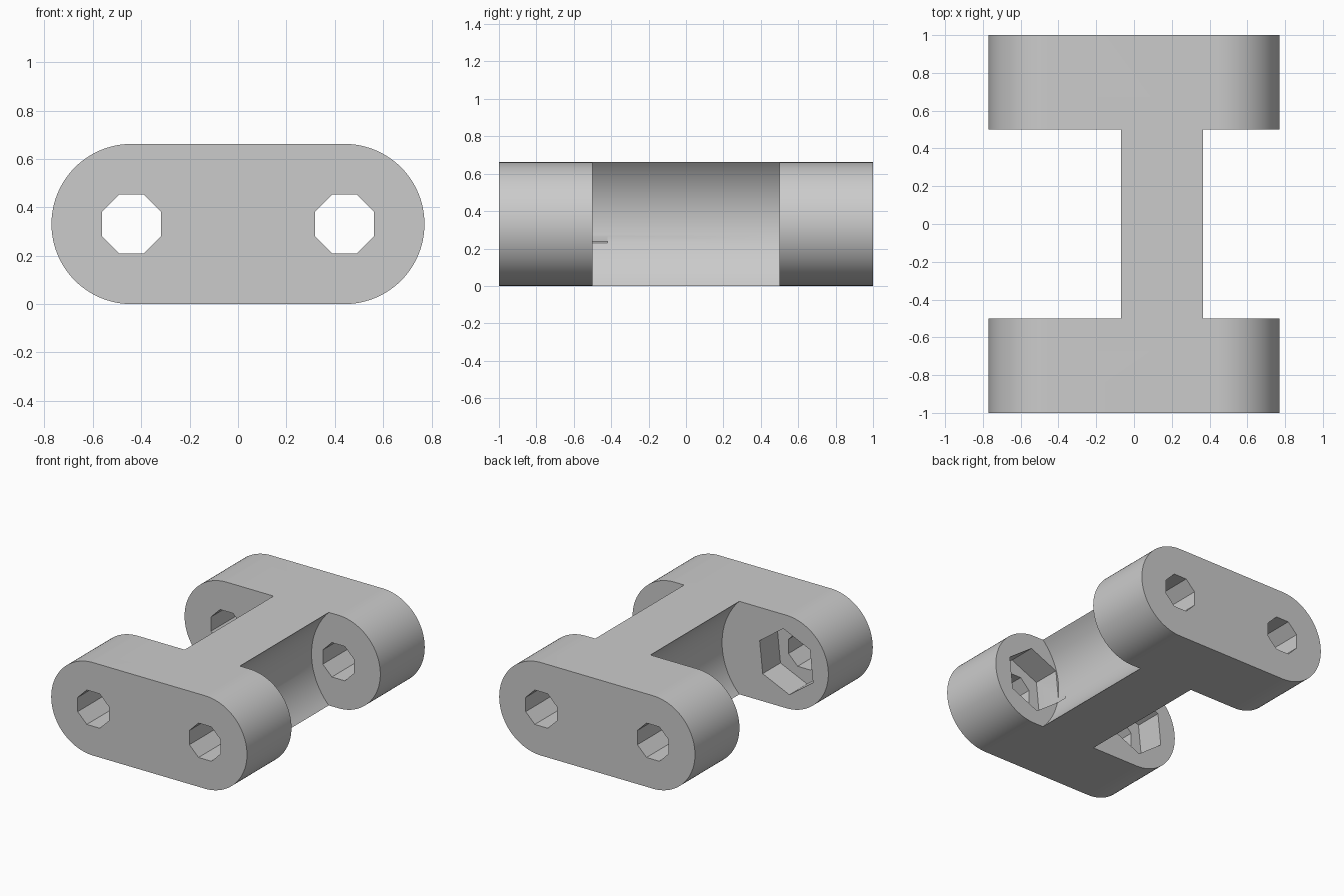
import bpy, bmesh
from math import pi, sin, cos, radians, sqrt

cube = bpy.data.objects.get("Cube")
if cube:
    bpy.data.objects.remove(cube, do_unlink=True)

grey = bpy.data.materials.new("light_grey")
grey.use_nodes = True
colour = (0.6, 0.6, 0.6, 1)
grey.diffuse_color = colour
grey.node_tree.nodes["Principled BSDF"].inputs["Base Color"].default_value = colour

RADIUS = 0.331          # rounded ends, also half the height
BORE_X = 0.44           # bolt hole spacing from the centre
INNER = 0.5             # inner face of each end block


def arc(cx, cz, r, start, sweep, count):
    return [(cx + r * cos(start + sweep * i / count),
             cz + r * sin(start + sweep * i / count)) for i in range(count + 1)]


def polygon(cx, cz, r, sides, turn=0):
    return arc(cx, cz, r, turn, 2 * pi, sides)[:-1]


def prism(name, outline, y0, y1):
    """Extrude an x-z outline along y."""
    bm = bmesh.new()
    base = bm.faces.new([bm.verts.new((x, y0, z)) for x, z in outline])
    grown = bmesh.ops.extrude_face_region(bm, geom=[base], use_keep_orig=True)
    moved = [v for v in grown["geom"] if isinstance(v, bmesh.types.BMVert)]
    bmesh.ops.translate(bm, verts=moved, vec=(0, y1 - y0, 0))
    bmesh.ops.recalc_face_normals(bm, faces=bm.faces)
    mesh = bpy.data.meshes.new(name)
    bm.to_mesh(mesh)
    bm.free()
    mesh.materials.append(grey)
    ob = bpy.data.objects.new(name, mesh)
    bpy.context.collection.objects.link(ob)
    return ob


def cut(body, cutter):
    cutter.hide_render = True
    mod = body.modifiers.new(cutter.name, "BOOLEAN")
    mod.operation = "DIFFERENCE"
    mod.solver = "EXACT"
    mod.object = cutter
    bpy.context.view_layer.objects.active = body
    bpy.ops.object.modifier_apply(modifier=mod.name)
    bpy.data.objects.remove(cutter, do_unlink=True)


# Full-length bar with rounded sides
stadium = (arc(BORE_X, RADIUS, RADIUS, -pi / 2, pi, 48)
           + arc(-BORE_X, RADIUS, RADIUS, pi / 2, pi, 48))
body = prism("link_body", stadium, -1, 1)

# Round side cutouts leave an off-centre concave web
CUT_R = 0.471
reach = sqrt(CUT_R ** 2 - RADIUS ** 2)
for name, x in (("left_cutout", 0.365 + reach), ("right_cutout", -0.07 - reach)):
    cut(body, prism(name, polygon(x, RADIUS, CUT_R, 96), -INNER, INNER))

# Eight-sided bolt holes and six-sided nut pockets in the front block
for side in (-1, 1):
    x = side * BORE_X
    cut(body, prism("bolt_hole", polygon(x, RADIUS, 0.1325, 8, pi / 8), -1.2, 1.2))
    cut(body, prism("nut_pocket", polygon(x, RADIUS, 0.23, 6, radians(24)), -0.7, -0.42))

bpy.ops.object.select_all(action="DESELECT")
body.select_set(True)
bpy.context.view_layer.objects.active = body
bpy.ops.object.shade_smooth_by_angle(angle=radians(25))
